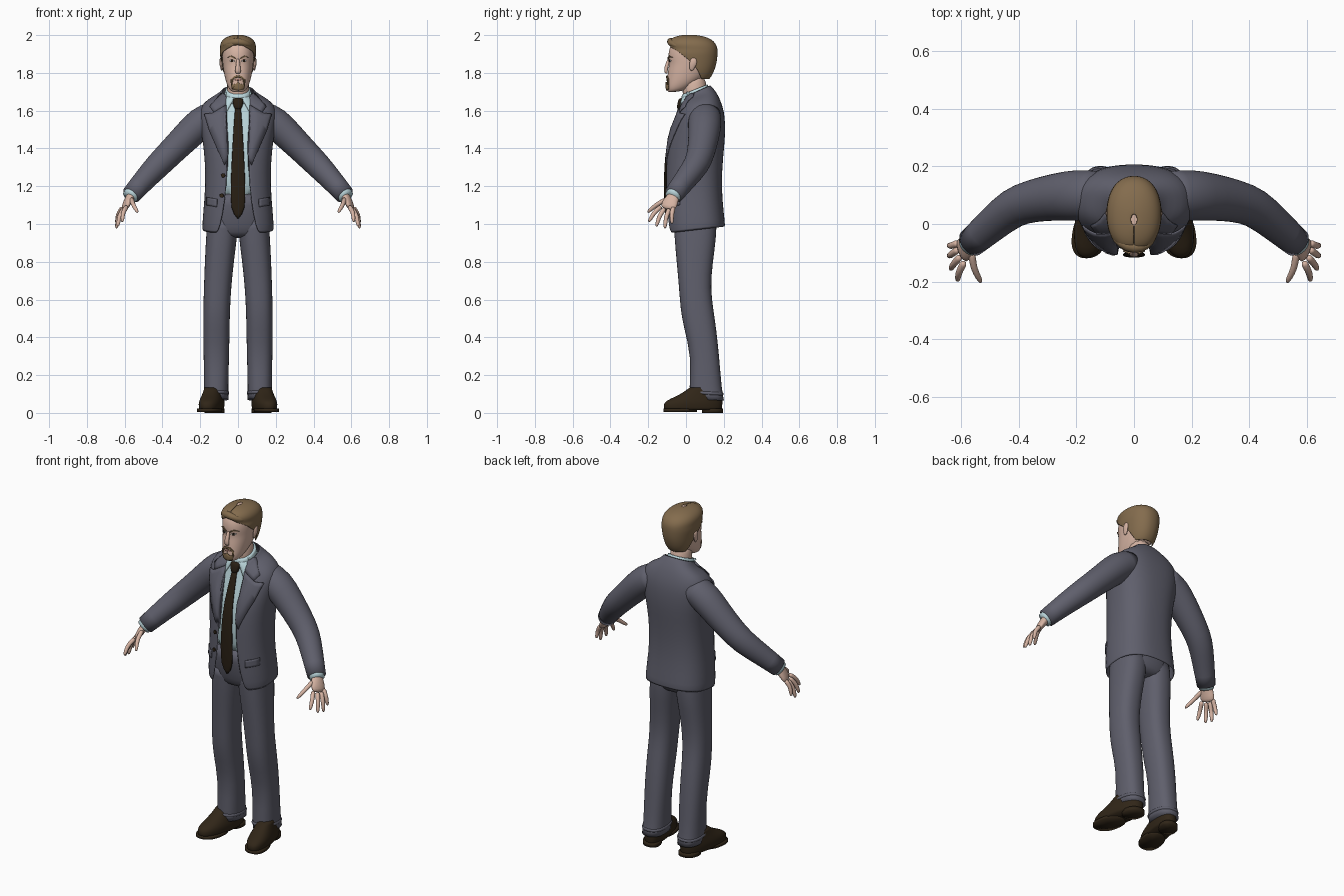
import bpy, bmesh, math
from mathutils import Vector
from mathutils.bvhtree import BVHTree


def material(name, rgb):
    m = bpy.data.materials.new(name)
    m.diffuse_color = (*rgb, 1)
    return m


SUIT = material("suit_cloth", (.115, .115, .15))
SHIRT = material("shirt_cloth", (.50, .68, .72))
TIE = material("tie_cloth", (.022, .014, .007))
SKIN = material("skin", (.68, .46, .37))
HAIR = material("hair", (.23, .15, .075))
SHOE = material("leather", (.03, .019, .009))
WHITE = material("eye_white", (.75, .75, .75))
LIP = material("lip", (.45, .22, .17))


def finish(bm, name, mat, mirror=False, subsurf=1, solid=0, smooth=True):
    bmesh.ops.recalc_face_normals(bm, faces=bm.faces)
    me = bpy.data.meshes.new(name)
    bm.to_mesh(me)
    bm.free()
    me.materials.append(mat)
    for p in me.polygons:
        p.use_smooth = smooth
    ob = bpy.data.objects.new(name, me)
    bpy.context.collection.objects.link(ob)
    if mirror:
        ob.modifiers.new("mirror", "MIRROR").use_mirror_merge = False
    if solid:
        mod = ob.modifiers.new("thickness", "SOLIDIFY")
        mod.thickness, mod.offset = solid, 0
    if subsurf:
        mod = ob.modifiers.new("smooth", "SUBSURF")
        mod.levels = mod.render_levels = subsurf
    return ob


def power(v, e):
    return math.copysign(abs(v) ** e, v)


def ring(z, w, yf, yb, tilt=0, a0=None, cx=0, skew=0, n=2.4, count=24):
    """Rounded horizontal outline; a0 leaves a gap at the front."""
    cy, ry = (yf + yb) / 2, (yb - yf) / 2
    start = a0 or 0
    steps = count if a0 is None else count + 1
    pts = []
    for i in range(steps):
        a = start + (2 * math.pi - 2 * start) * i / count
        y = -ry * power(math.cos(a), 2 / n)
        pts.append((cx + w * power(math.sin(a), 2 / n) - skew * y, cy + y, z + tilt * y))
    return pts


def loft(name, rings, mat, closed=True, crease=False, **kw):
    bm = bmesh.new()
    rows = [[bm.verts.new(p) for p in r] for r in rings]
    n = len(rows[0])
    for a, b in zip(rows, rows[1:]):
        for i in range(n if closed else n - 1):
            j = (i + 1) % n
            bm.faces.new((a[i], a[j], b[j], b[i]))
    if closed:
        layer = bm.edges.layers.float.new("crease_edge")
        for row in (rows[0], rows[-1]):
            cap = bm.faces.new(row)
            for e in cap.edges:
                e[layer] = 1.0 if crease else 0.0
    return finish(bm, name, mat, **kw)


def tube(name, path, radii, mat, side=(0, 1, 0), count=12, **kw):
    """Sweep an ellipse along a path; radii are (along side, across)."""
    P = [Vector(p) for p in path]
    rings = []
    for i, p in enumerate(P):
        t = (P[min(i + 1, len(P) - 1)] - P[max(i - 1, 0)]).normalized()
        u = Vector(side)
        u = (u - t * u.dot(t)).normalized()
        v = t.cross(u)
        ra, rb = radii[i] if isinstance(radii[i], tuple) else (radii[i], radii[i])
        rings.append([p + u * ra * math.cos(a) + v * rb * math.sin(a)
                      for a in (2 * math.pi * k / count for k in range(count))])
    return loft(name, rings, mat, **kw)


def panel(name, outline, targets, mat, lift=.004, solid=.006, mirror=True):
    """Flat front outline (x, z) wrapped onto the surfaces behind it."""
    bpy.context.view_layer.update()
    deps = bpy.context.evaluated_depsgraph_get()
    trees = [BVHTree.FromObject(t, deps) for t in targets]
    bm = bmesh.new()
    bm.faces.new([bm.verts.new((x, 0, z)) for x, z in outline])
    bmesh.ops.triangulate(bm, faces=bm.faces)
    bmesh.ops.subdivide_edges(bm, edges=bm.edges, cuts=3, use_grid_fill=True)
    for v in bm.verts:
        hits = [t.ray_cast(Vector((v.co.x, -1, v.co.z)), Vector((0, 1, 0)))[0] for t in trees]
        hits = [h.y for h in hits if h]
        v.co.y = (min(hits) if hits else trees[0].find_nearest(v.co)[0].y) - lift
    return finish(bm, name, mat, mirror=mirror, subsurf=0, solid=solid)


# jacket: open-fronted shell (z, half width, front, back, gap, tilt)
J = [(.965, .187, -.098, .205, .105, .12), (1.05, .182, -.105, .196, .08, .06),
     (1.2, .168, -.106, .183, .058, 0), (1.35, .172, -.106, .192, .055, 0),
     (1.45, .185, -.095, .203, .058, 0), (1.53, .198, -.07, .204, .06, 0),
     (1.59, .203, -.045, .198, .06, .04), (1.635, .185, -.022, .182, .06, .1),
     (1.665, .14, -.01, .165, .06, .2), (1.682, .095, -.004, .145, .058, .4),
     (1.705, .08, -.004, .125, .06, .45)]
jacket = loft("jacket", [ring(z, w, f, b, t, math.asin((g / w) ** 1.25), n=2.5, count=32)
                         for z, w, f, b, g, t in J], SUIT, closed=False, solid=.008)

# shirt and trouser seat inside the jacket
shirt = loft("shirt", [ring(*r) for r in
             [(1.1, .15, -.085, .16), (1.3, .155, -.092, .165), (1.42, .16, -.083, .17),
              (1.5, .165, -.06, .17), (1.6, .15, -.028, .16), (1.645, .11, -.018, .145),
              (1.675, .07, -.018, .122, .3), (1.70, .066, -.02, .115, .45)]], SHIRT)
loft("shirt_collar_band", [ring(1.66, .075, -.022, .122, .4), ring(1.69, .071, -.026, .12, .4),
                           ring(1.712, .066, -.022, .115, .4)], SHIRT, crease=True)
loft("trouser_seat", [ring(*r) for r in
     [(.925, .12, -.035, .13), (.95, .16, -.06, .16), (1.02, .168, -.078, .172),
      (1.1, .162, -.09, .17), (1.175, .155, -.096, .165)]], SUIT, crease=False)

# trouser legs (z, inner x, outer x, front, back)
L = [(.07, .05, .182, .022, .202), (.12, .052, .18, .016, .19), (.3, .047, .182, .028, .176),
     (.45, .044, .185, -.012, .16), (.55, .042, .184, -.03, .145), (.66, .036, .181, -.037, .13),
     (.8, .022, .176, -.05, .142), (.93, .004, .17, -.062, .162), (1.02, .0, .162, -.065, .16)]
loft("trouser_leg", [ring(z, (o - i) / 2, f, b, -.06 if z < .1 else 0, cx=(i + o) / 2)
                     for z, i, o, f, b in L], SUIT, crease=True, mirror=True)
loft("trouser_cuff", [ring(z, .07, .012, .2, -.06, cx=.116) for z in (.09, .105, .12)],
     SUIT, mirror=True)

# shoes with sole and heel
S = [(.015, .058, -.115, .19), (.045, .063, -.122, .194), (.065, .06, -.105, .194),
     (.085, .055, -.06, .19), (.105, .05, -.02, .185), (.135, .045, .02, .175)]
loft("shoe", [ring(z, w, f, b, cx=.14 - .16 * ((f + b) / 2 - .037), skew=.16)
              for z, w, f, b in S], SHOE, mirror=True, crease=True)
for name, z0, z1, f, b, w in [("shoe_sole", .006, .022, -.12, .06, .064),
                              ("shoe_heel", 0, .024, .085, .196, .052)]:
    loft(name, [ring(z, w, f, b, cx=.14 - .16 * ((f + b) / 2 - .037), skew=.16)
                for z in (z0, z1)], SHOE, mirror=True, crease=True)

# sleeves and shirt cuffs
tube("sleeve", [(.12, .1, 1.575), (.195, .1, 1.54), (.27, .095, 1.465), (.355, .08, 1.38),
                (.42, .06, 1.315), (.49, 0, 1.24), (.565, -.065, 1.155)],
     [(.085, .08), (.092, .088), (.083, .08), (.075, .073), (.07, .07), (.061, .061), (.052, .052)],
     SUIT, count=18, mirror=True, crease=True)
tube("shirt_cuff", [(.55, -.052, 1.172), (.574, -.073, 1.143)], [.043, .043], SHIRT,
     mirror=True, crease=True)

# hands: palm, four fingers, thumb
WIDE = (-.35, -.9, .2)
tube("palm", [(.555, -.055, 1.17), (.572, -.07, 1.14), (.588, -.086, 1.11), (.603, -.098, 1.075)],
     [(.03, .025), (.036, .024), (.046, .02), (.044, .014)], SKIN, side=WIDE, mirror=True)
for name, base, tip in [("index_finger", (.589, -.13, 1.095), (.613, -.198, 1.01)),
                        ("middle_finger", (.603, -.112, 1.085), (.637, -.158, .985)),
                        ("ring_finger", (.61, -.088, 1.082), (.644, -.112, .975)),
                        ("little_finger", (.61, -.066, 1.09), (.644, -.074, 1.0)),
                        ("thumb", (.565, -.095, 1.135), (.53, -.205, 1.06))]:
    a, b = Vector(base), Vector(tip)
    mid = a.lerp(b, .5) + Vector((.008, -.006, .006))
    tube(name, [a, a.lerp(mid, .5), mid, mid.lerp(b, .6), b],
         [.014, .0135, .0125, .0115, .007], SKIN, count=8, mirror=True)

# neck and head
tube("neck", [(0, .06, 1.6), (0, .045, 1.7), (0, .04, 1.8)], [(.07, .062), (.067, .06), (.065, .062)], SKIN)
head = loft("head", [ring(*r, n=2.2) for r in
            [(1.70, .025, -.085, -.02, .1), (1.708, .043, -.098, .01, .15), (1.735, .058, -.104, .05, .1),
             (1.77, .069, -.1, .09), (1.81, .077, -.096, .12), (1.85, .082, -.089, .135),
             (1.882, .085, -.096, .145), (1.93, .086, -.09, .147), (1.965, .072, -.07, .12),
             (1.985, .045, -.035, .08)]], SKIN, subsurf=2)
tube("nose", [(0, -.088, 1.878), (0, -.1, 1.845), (0, -.109, 1.808), (0, -.1, 1.795)],
     [(.008, .009), (.01, .01), (.011, .018), (.006, .012)], SKIN)
tube("ear", [(.084, .028, 1.81), (.088, .032, 1.832), (.092, .04, 1.86), (.09, .042, 1.882)],
     [(.008, .005), (.017, .008), (.022, .009), (.012, .005)], SKIN, mirror=True)

# hair shell: face opening closes towards the top (z, width, front, back, opening)
H = [(1.765, .062, -.05, .118, 122), (1.80, .078, -.08, .142, 108), (1.85, .087, -.09, .158, 92),
     (1.89, .092, -.096, .163, 70), (1.918, .094, -.098, .164, 55), (1.943, .094, -.1, .161, 12),
     (1.97, .084, -.09, .142, 0), (1.99, .056, -.06, .1, 0), (2.0, .008, 0, .03, 0)]
loft("hair", [ring(z, w, f, b, 0, math.radians(a), n=2.2) for z, w, f, b, a in H],
     HAIR, closed=False, solid=.008, subsurf=2)
tube("hair_quiff", [(.075, -.04, 1.94), (.045, -.078, 1.955), (0, -.086, 1.97), (-.045, -.068, 1.96),
                    (-.08, -.03, 1.94)], [.009, .017, .021, .02, .01], HAIR, side=(0, 0, 1))

# face details wrapped onto the head
panel("eye", [(.016, 1.862), (.03, 1.87), (.046, 1.866), (.034, 1.857)], [head], WHITE, .001, .004)
panel("iris", [(.026, 1.87), (.036, 1.87), (.036, 1.858), (.026, 1.858)], [head], TIE, .003, .003)
panel("eyebrow", [(.012, 1.878), (.035, 1.891), (.058, 1.882), (.036, 1.884), (.013, 1.872)], [head], HAIR)
panel("mouth", [(0, 1.769), (.022, 1.764), (0, 1.757)], [head], LIP, .001, .004)
panel("moustache", [(0, 1.786), (.02, 1.783), (.037, 1.765), (.036, 1.735), (.03, 1.735), (.029, 1.762),
                    (.018, 1.773), (0, 1.775)], [head], HAIR)
panel("goatee", [(-.036, 1.737), (-.012, 1.741), (0, 1.752), (.012, 1.741), (.036, 1.737),
                 (.03, 1.713), (0, 1.706), (-.03, 1.713)], [head], HAIR, mirror=False)

# tie blade and knot (z, half width, front)
loft("tie", [ring(z, w, f, f + .018) for z, w, f in
     [(1.03, .004, -.108), (1.072, .04, -.114), (1.2, .039, -.117), (1.3, .035, -.116), (1.42, .029, -.104),
      (1.5, .024, -.08), (1.56, .02, -.06), (1.62, .015, -.04)]], TIE, crease=True)
loft("tie_knot", [ring(z, w, f, f + .035) for z, w, f in
     [(1.605, .016, -.048), (1.625, .025, -.048), (1.655, .03, -.042), (1.668, .024, -.035)]], TIE)

# shirt collar points, lapels, pocket flaps, buttons
panel("shirt_collar_point", [(.018, 1.668), (.066, 1.70), (.078, 1.66), (.062, 1.59)], [shirt], SHIRT, .01)
panel("lapel_collar", [(.06, 1.69), (.088, 1.692), (.15, 1.622), (.128, 1.592), (.064, 1.63)],
      [jacket, shirt], SUIT, .007)
panel("lapel", [(.062, 1.63), (.132, 1.588), (.178, 1.582), (.15, 1.49), (.058, 1.28), (.052, 1.4)],
      [jacket, shirt], SUIT, .007)
panel("pocket_flap", [(.11, 1.132), (.166, 1.142), (.168, 1.1), (.112, 1.09)], [jacket], SUIT)
for z, x in ((1.257, -.078), (1.15, -.086)):
    panel("jacket_button", [(x + .011 * math.cos(k * math.pi / 5), z + .011 * math.sin(k * math.pi / 5))
                            for k in range(10)], [jacket], SHOE, .005, mirror=False)
